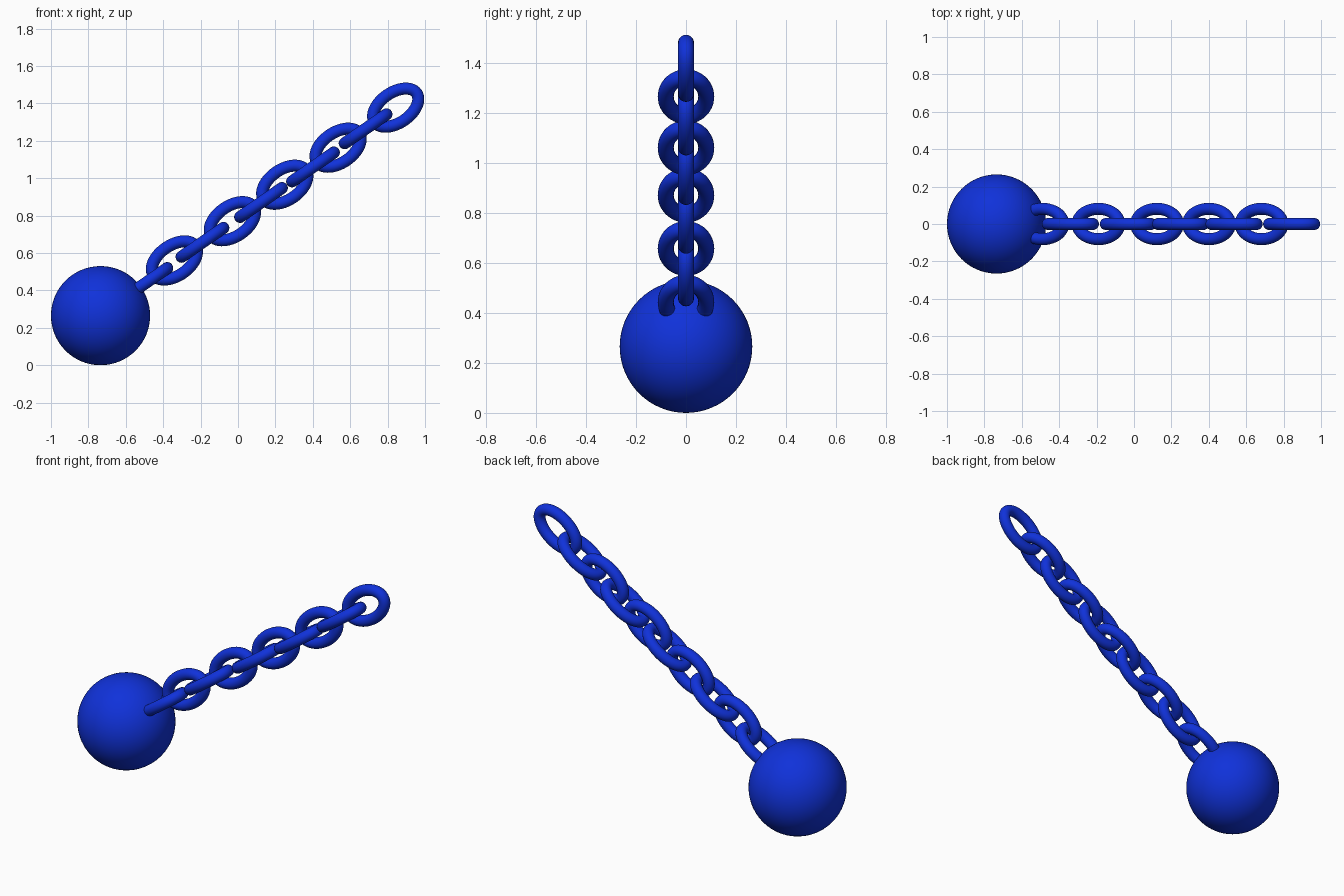
import bpy, bmesh, math
from mathutils import Matrix, Vector

if "Cube" in bpy.data.objects:
    bpy.data.objects.remove(bpy.data.objects["Cube"], do_unlink=True)

COLOUR = (0.005, 0.031, 0.70, 1.0)
blue = bpy.data.materials.new("royal_blue")
blue.use_nodes = True
blue.diffuse_color = COLOUR
blue.node_tree.nodes["Principled BSDF"].inputs["Base Color"].default_value = COLOUR

SLOPE = math.radians(34.7)          # rise of the chain
HALF_LONG, HALF_WIDE, TUBE = 0.136, 0.081, 0.032


def link_mesh(around=56, ring=20):
    """Oval link lying flat, long axis on x, with a round bar section."""
    bm = bmesh.new()
    rings = []
    for i in range(around):
        t = 2 * math.pi * i / around
        centre = Vector((HALF_LONG * math.cos(t), HALF_WIDE * math.sin(t), 0))
        out = Vector((HALF_WIDE * math.cos(t), HALF_LONG * math.sin(t), 0)).normalized()
        rings.append([])
        for j in range(ring):
            a = 2 * math.pi * j / ring
            offset = out * math.cos(a) + Vector((0, 0, math.sin(a)))
            rings[-1].append(bm.verts.new(centre + offset * TUBE))
    for i in range(around):
        p, q = rings[i], rings[(i + 1) % around]
        for j in range(ring):
            k = (j + 1) % ring
            bm.faces.new((p[j], q[j], q[k], p[k]))
    bmesh.ops.recalc_face_normals(bm, faces=bm.faces)
    for f in bm.faces:
        f.smooth = True
    mesh = bpy.data.meshes.new("chain_link")
    bm.to_mesh(mesh)
    bm.free()
    mesh.materials.append(blue)
    return mesh


def add_link(name, mesh, x, z, upright):
    obj = bpy.data.objects.new(name, mesh)
    bpy.context.collection.objects.link(obj)
    roll = Matrix.Rotation(math.pi / 2 if upright else 0, 4, 'X')
    obj.matrix_world = (Matrix.Translation((x, 0, z))
                        @ Matrix.Rotation(-SLOPE, 4, 'Y') @ roll)


# Heavy ball resting on the ground
bpy.ops.mesh.primitive_uv_sphere_add(segments=64, ring_count=32, radius=0.265,
                                     location=(-0.735, 0, 0.265))
ball = bpy.context.object
ball.name = "ball"
ball.data.materials.append(blue)
bpy.ops.object.shade_smooth()

# Chain: flat and upright links alternate, the first one sunk into the ball
flat_links = [(-0.49, 0.442), (-0.19, 0.657), (0.123, 0.87), (0.401, 1.06), (0.682, 1.264)]
upright_links = [(-0.34, 0.56), (-0.03, 0.77), (0.25, 0.965), (0.535, 1.163), (0.843, 1.377)]
mesh = link_mesh()
for n, (flat, up) in enumerate(zip(flat_links, upright_links), 1):
    add_link(f"flat_link_{n}", mesh, *flat, False)
    add_link(f"upright_link_{n}", mesh, *up, True)
